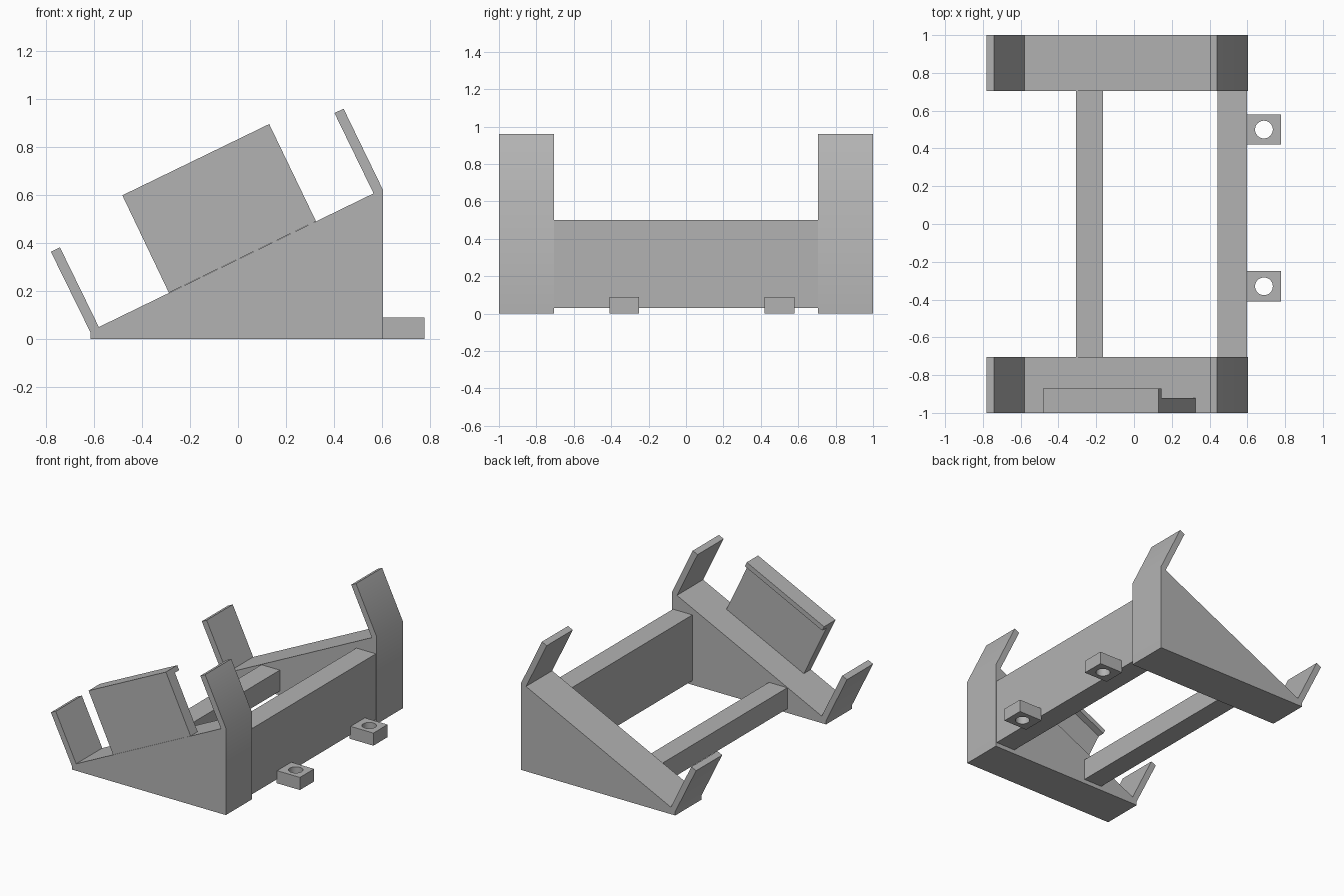
import bpy
import bmesh
from mathutils import Vector

cube = bpy.data.objects.get("Cube")
if cube:
    bpy.data.objects.remove(cube, do_unlink=True)

# Single grey plastic
grey = bpy.data.materials.new("matte grey")
grey.use_nodes = True
colour = (0.45, 0.45, 0.45, 1)
grey.diffuse_color = colour
grey.node_tree.nodes["Principled BSDF"].inputs["Base Color"].default_value = colour


def prism(name, profile, y0, y1):
    """Extrude an x-z profile along y."""
    bm = bmesh.new()
    face = bm.faces.new([bm.verts.new((x, y0, z)) for x, z in profile])
    ext = bmesh.ops.extrude_face_region(bm, geom=[face])
    verts = [v for v in ext["geom"] if isinstance(v, bmesh.types.BMVert)]
    bmesh.ops.translate(bm, verts=verts, vec=(0, y1 - y0, 0))
    bmesh.ops.recalc_face_normals(bm, faces=bm.faces)
    mesh = bpy.data.meshes.new(name)
    bm.to_mesh(mesh)
    bm.free()
    obj = bpy.data.objects.new(name, mesh)
    bpy.context.collection.objects.link(obj)
    mesh.materials.append(grey)
    return obj


def activate(obj):
    bpy.ops.object.select_all(action="DESELECT")
    obj.select_set(True)
    bpy.context.view_layer.objects.active = obj


def box(name, x0, x1, y0, y1, z0, z1):
    return prism(name, [(x0, z0), (x1, z0), (x1, z1), (x0, z1)], y0, y1)


# Sloped end cradles with an upright tab at each end of the slope
cradle = [(-0.615, 0), (0.604, 0), (0.604, 0.622), (0.44, 0.96), (0.402, 0.942),
          (0.565, 0.607), (-0.58, 0.05), (-0.742, 0.382), (-0.78, 0.364), (-0.615, 0.028)]
for name, y0, y1 in (("front_cradle", -1, -0.705), ("back_cradle", 0.705, 1)):
    obj = prism(name, cradle, y0, y1)
    activate(obj)
    bpy.ops.object.shade_smooth_by_angle()

# Cross bars joining the cradles
box("tall_cross_bar", 0.443, 0.597, -0.99, 0.99, 0.03, 0.5)
box("low_cross_bar", -0.308, -0.163, -0.99, 0.99, 0.03, 0.18)

# Tilted end stop plate and its inward lip
low_l, low_r = Vector((-0.288, 0.193)), Vector((0.325, 0.491))
top_r, top_l = Vector((0.13, 0.896)), Vector((-0.482, 0.599))
prism("stop_plate", [low_l, low_r, top_r, top_l], -1, -0.92)
drop = (low_r - top_r).normalized() * 0.035
prism("stop_lip", [top_l + drop, top_r + drop, top_r, top_l], -0.92, -0.872)

# Screw lugs with round through holes
for name, y in (("front_lug", -0.33), ("back_lug", 0.5)):
    lug = box(name, 0.59, 0.777, y - 0.08, y + 0.08, 0, 0.09)
    bpy.ops.mesh.primitive_cylinder_add(vertices=32, radius=0.047, depth=0.4,
                                        location=(0.688, y, 0.05))
    cutter = bpy.context.object
    cutter.name = name + "_cutter"
    cutter.hide_render = True
    cutter.data.materials.append(grey)
    mod = lug.modifiers.new("hole", "BOOLEAN")
    mod.operation = "DIFFERENCE"
    mod.solver = "EXACT"
    mod.object = cutter
    activate(lug)
    bpy.ops.object.modifier_apply(modifier=mod.name)
    bpy.data.objects.remove(cutter, do_unlink=True)
    bpy.ops.object.shade_smooth_by_angle()
